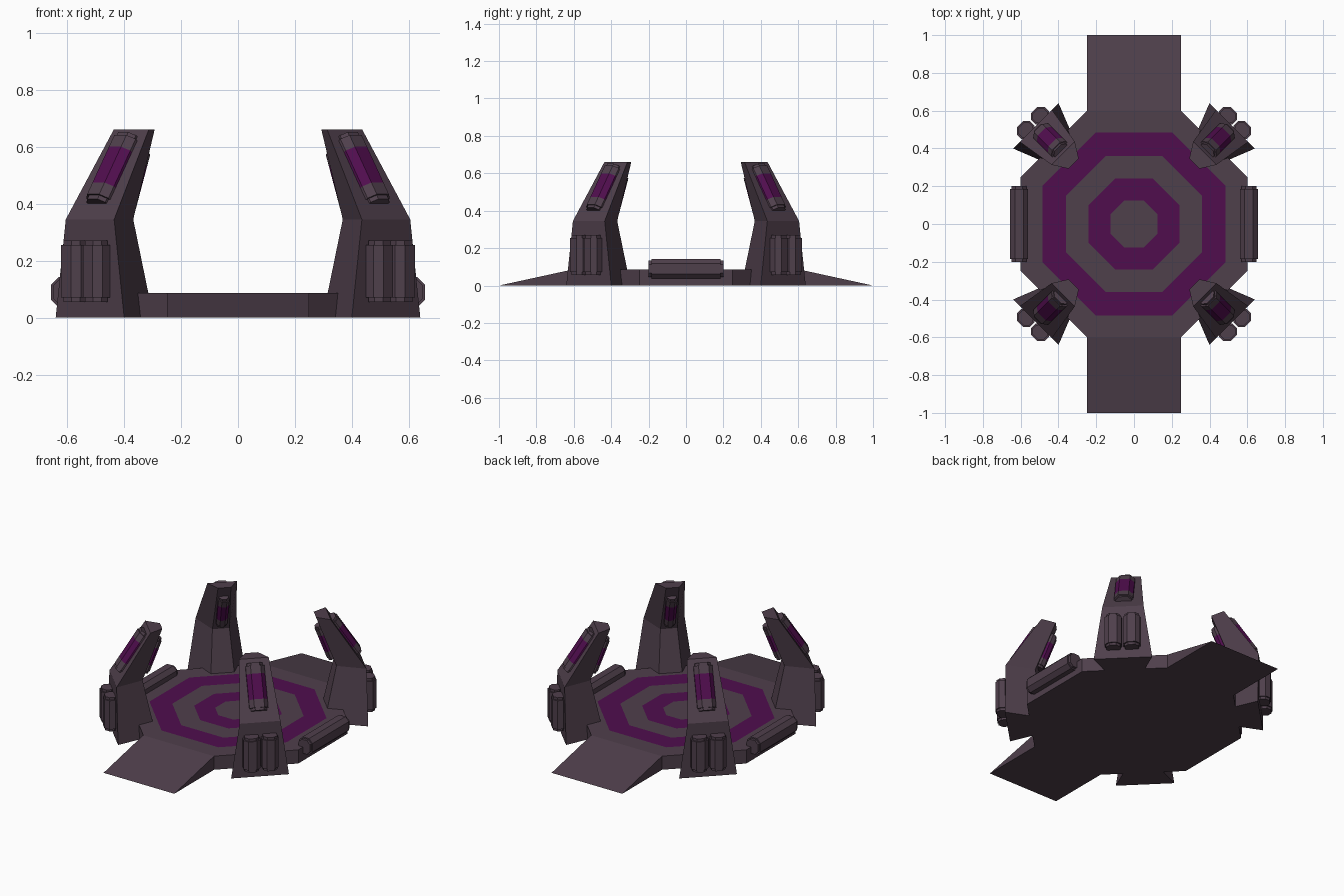
import bpy, bmesh
from math import radians, tan, pi
from mathutils import Matrix, Vector

cube = bpy.data.objects.get("Cube")
if cube:
    bpy.data.objects.remove(cube, do_unlink=True)


def material(name, rgb):
    m = bpy.data.materials.new(name)
    m.use_nodes = True
    m.diffuse_color = (*rgb, 1)
    bsdf = m.node_tree.nodes["Principled BSDF"]
    bsdf.inputs["Base Color"].default_value = (*rgb, 1)
    bsdf.inputs["Roughness"].default_value = 0.8
    return m


GREY = material("dusky grey", (0.078, 0.050, 0.071))
PURPLE = material("deep purple", (0.080, 0.004, 0.076))


def finish(name, bm, matrix=Matrix()):
    bmesh.ops.recalc_face_normals(bm, faces=bm.faces)
    mesh = bpy.data.meshes.new(name)
    bm.to_mesh(mesh)
    bm.free()
    for m in (GREY, PURPLE):
        mesh.materials.append(m)
    ob = bpy.data.objects.new(name, mesh)
    ob.matrix_world = matrix
    bpy.context.collection.objects.link(ob)
    return ob


def loft(sections, painted=()):
    """Skin a list of equal-sized point loops; painted spans become purple."""
    bm = bmesh.new()
    loops = [[bm.verts.new(p) for p in s] for s in sections]
    for k, (a, b) in enumerate(zip(loops, loops[1:])):
        for i in range(len(a)):
            j = (i + 1) % len(a)
            f = bm.faces.new((a[i], a[j], b[j], b[i]))
            f.material_index = int(k in painted)
    bm.faces.new(loops[0])
    bm.faces.new(loops[-1])
    return bm


def octagon(apothem, z):
    s = apothem * tan(pi / 8)
    a = apothem
    return [(a, -s, z), (a, s, z), (s, a, z), (-s, a, z),
            (-a, s, z), (-a, -s, z), (-s, -a, z), (s, -a, z)]


def frame(centre, along, normal):
    """Matrix with local y along the bar and local z out of the surface."""
    y, z = Vector(along).normalized(), Vector(normal).normalized()
    m = Matrix((y.cross(z), y, z)).transposed().to_4x4()
    m.translation = centre
    return m


def bar(name, matrix, length, width, depth, chamfer, panel=0):
    """Chamfered bar with stepped ends and an optional purple middle."""
    w, d, c = width / 2, depth / 2, chamfer
    ring = [(w, c - d), (w, d - c), (w - c, d), (c - w, d),
            (-w, d - c), (-w, c - d), (c - w, -d), (w - c, -d)]
    h = length / 2
    e = h - 0.016
    stations = [(-h, .84), (-e, .84), (-e, 1), (-panel / 2, 1),
                (panel / 2, 1), (e, 1), (e, .84), (h, .84)]
    sections = [[(x * s, y, z * s) for x, z in ring] for y, s in stations]
    return finish(name, loft(sections, (3,) if panel else ()), matrix)


# Octagonal platform with painted rings on its top
TOP = 0.087
deck = loft([octagon(0.6, 0)] + [octagon(a, TOP) for a in (0.6, 0.485, 0.36, 0.24, 0.125)],
            painted=(2, 4))
finish("platform", deck)

# Ramps at the front and back
for name, s in (("front_ramp", -1), ("back_ramp", 1)):
    finish(name, loft([[(x, s * 0.59, 0), (x, s * 0.6, TOP), (x, s, 0)]
                       for x in (-0.25, 0.25)]))

# Bars along the left and right edges
for name, s in (("left_edge_bar", 1), ("right_edge_bar", -1)):
    bar(name, frame((s * 0.608, 0, 0.09), (0, 1, 0), (s, 0, 0)), 0.4, 0.105, 0.095, 0.025)

# Four leaning pylons: height, outer radius and half width, inner radius and half width
LEVELS = [(0, .735, .17, .495, .075), (.345, .735, .12, .57, .05), (.66, .53, .087, .452, .038)]
for i, place in enumerate(("back_left", "back_right", "front_right", "front_left")):
    turn = Matrix.Rotation(radians(45 + 90 * i), 4, "Z")
    sections = [[(ro, -wo, z), (ro, wo, z), (ri, wi, z), (ri, -wi, z)]
                for z, ro, wo, ri, wi in LEVELS]
    finish(place + "_pylon", loft(sections), turn)

    # Twin pods on the lower outer face
    for side, t in (("a", -0.054), ("b", 0.054)):
        bar(f"{place}_pod_{side}", turn @ frame((0.757, t, 0.163), (0, 0, 1), (1, 0, 0)),
            0.215, 0.098, 0.085, 0.025)

    # Glowing bars on the upper outer and inner faces
    (z0, o0, _, n0, _), (z1, o1, _, n1, _) = LEVELS[1:]
    rise = z1 - z0
    bar(place + "_outer_light", turn @ frame((0.62, 0, 0.517), (o1 - o0, 0, rise), (rise, 0, o0 - o1)),
        0.28, 0.11, 0.075, 0.025, panel=0.15)
    bar(place + "_inner_light", turn @ frame((0.517, 0, 0.487), (n1 - n0, 0, rise), (-rise, 0, n1 - n0)),
        0.23, 0.065, 0.065, 0.018, panel=0.11)
